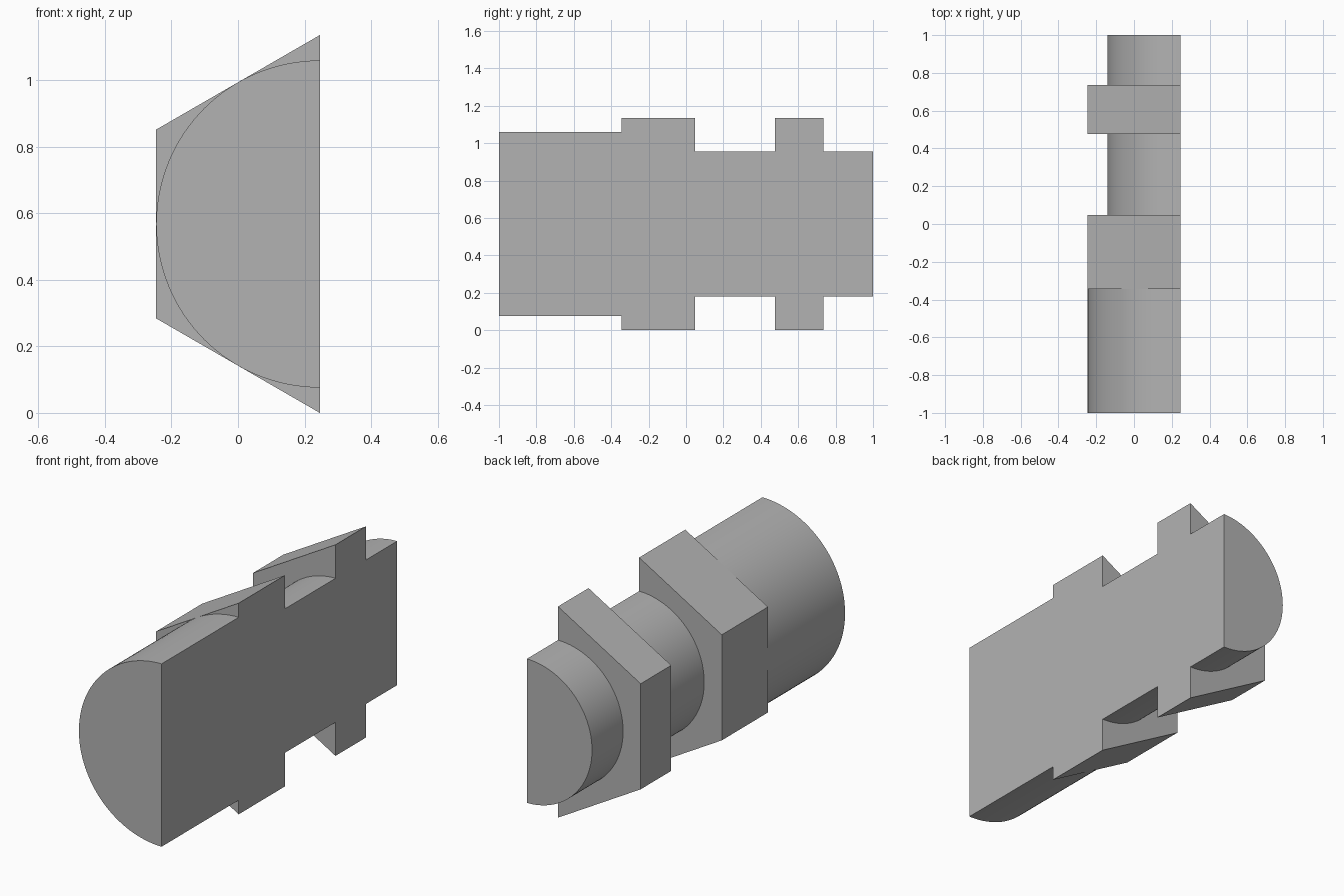
import bpy
import bmesh
from math import pi, cos, sin

cube = bpy.data.objects.get("Cube")
if cube:
    bpy.data.objects.remove(cube, do_unlink=True)

# One plain grey for the whole sectioned fitting
grey = bpy.data.materials.new("plain grey")
grey.use_nodes = True
colour = (0.45, 0.45, 0.45, 1)
grey.diffuse_color = colour
grey.node_tree.nodes["Principled BSDF"].inputs["Base Color"].default_value = colour

HEX_RADIUS = 0.5675                      # centre to corner
BARREL_RADIUS = HEX_RADIUS * cos(pi / 6)  # touches the hexagon flats
SHAFT_RADIUS = 0.387
CUT_X = BARREL_RADIUS / 2                # flat section plane
AXIS_Z = HEX_RADIUS
ROUND = 64                               # sides of a half circle
HEX = 3                                  # sides of a half hexagon


def half_prism(name, radius, sides, y0, y1):
    """Half of a regular prism along y, cut flat on the +x side."""
    bm = bmesh.new()
    ring = []
    for i in range(sides + 1):
        a = pi / 2 + pi * i / sides
        ring.append(bm.verts.new((CUT_X + radius * cos(a), y0, AXIS_Z + radius * sin(a))))
    cap = bm.faces.new(ring)
    extruded = bmesh.ops.extrude_face_region(bm, geom=[cap], use_keep_orig=True)
    verts = [g for g in extruded["geom"] if isinstance(g, bmesh.types.BMVert)]
    bmesh.ops.translate(bm, verts=verts, vec=(0, y1 - y0, 0))
    bmesh.ops.recalc_face_normals(bm, faces=bm.faces)
    mesh = bpy.data.meshes.new(name)
    bm.to_mesh(mesh)
    bm.free()
    mesh.materials.append(grey)
    obj = bpy.data.objects.new(name, mesh)
    bpy.context.collection.objects.link(obj)
    bpy.ops.object.select_all(action="DESELECT")
    obj.select_set(True)
    bpy.context.view_layer.objects.active = obj
    bpy.ops.object.shade_smooth_by_angle(angle=pi / 6)
    return obj


# Parts in order from front to back
half_prism("front_barrel", BARREL_RADIUS, ROUND, -1, -0.345)
half_prism("hex_collar", HEX_RADIUS, HEX, -0.345, 0.047)
half_prism("middle_shaft", SHAFT_RADIUS, ROUND, 0.047, 0.477)
half_prism("hex_nut", HEX_RADIUS, HEX, 0.477, 0.736)
half_prism("rear_shaft", SHAFT_RADIUS, ROUND, 0.736, 1)
